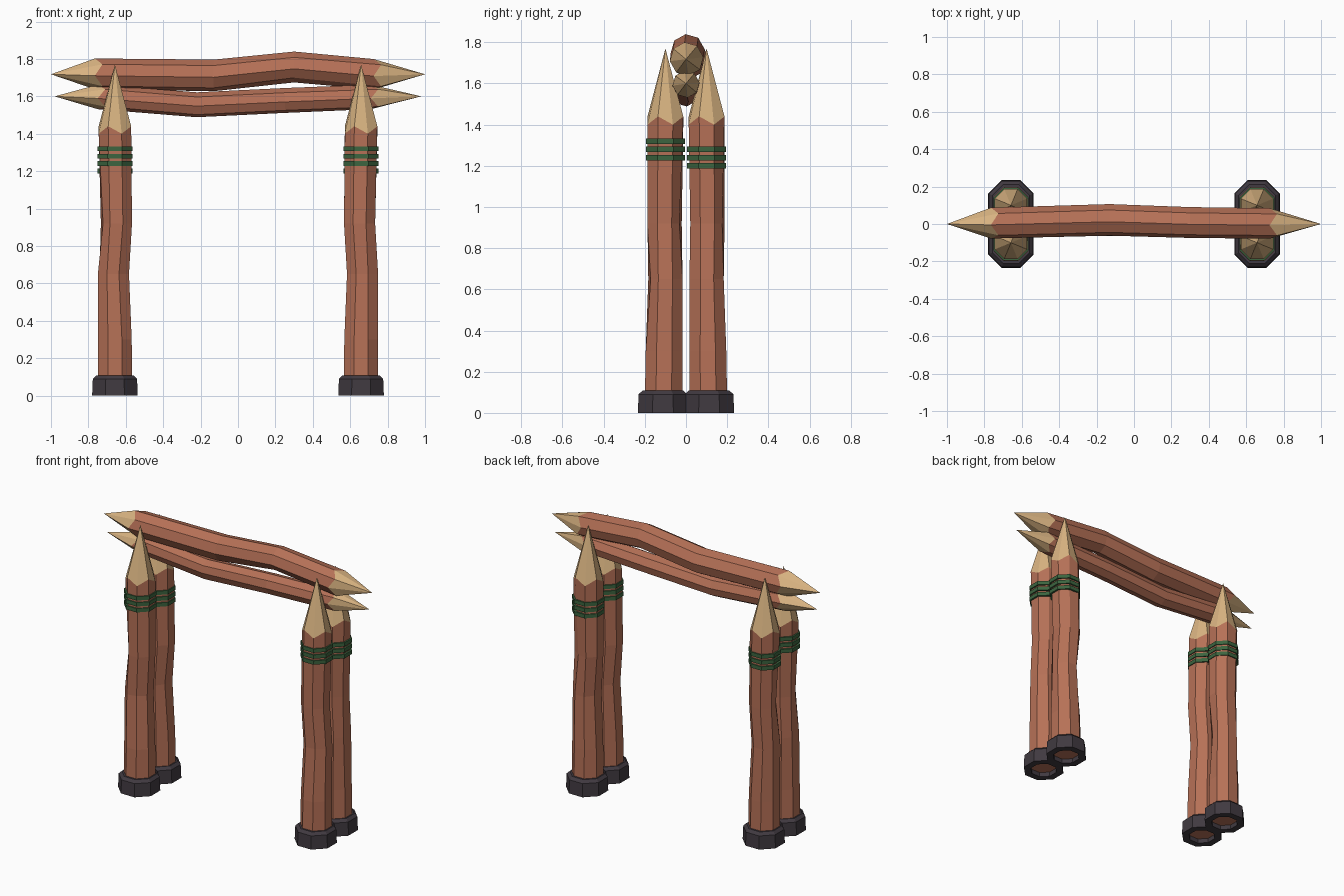
import bpy, bmesh
from math import cos, sin, pi
from mathutils import Vector

cube = bpy.data.objects.get("Cube")
if cube:
    bpy.data.objects.remove(cube, do_unlink=True)

SIDES = 8
X, Y, Z = Vector((1, 0, 0)), Vector((0, 1, 0)), Vector((0, 0, 1))


def material(name, r, g, b):
    m = bpy.data.materials.new(name)
    m.use_nodes = True
    m.diffuse_color = (r, g, b, 1)
    m.node_tree.nodes["Principled BSDF"].inputs["Base Color"].default_value = (r, g, b, 1)
    return m


BARK = material("reddish bark", 0.47, 0.165, 0.095)
WOOD = material("pale cut wood", 0.69, 0.45, 0.22)
ROPE = material("green binding", 0.045, 0.13, 0.05)
STONE = material("dark footing", 0.052, 0.042, 0.052)


def finish(name, bm, mats):
    bmesh.ops.recalc_face_normals(bm, faces=bm.faces)
    mesh = bpy.data.meshes.new(name)
    bm.to_mesh(mesh)
    bm.free()
    for m in mats:
        mesh.materials.append(m)
    obj = bpy.data.objects.new(name, mesh)
    bpy.context.collection.objects.link(obj)


def ring(bm, centre, radius, u, v, turn, zigzag=0.0):
    """Polygon ring; zigzag shifts every other corner along the axis."""
    axis = u.cross(v)
    out = []
    for i in range(SIDES):
        a = 2 * pi * (i + turn) / SIDES
        shift = zigzag * (1 if i % 2 else -1)
        out.append(bm.verts.new(centre + radius * (cos(a) * u + sin(a) * v) + shift * axis))
    return out


def bridge(bm, a, b, mat=0):
    for i in range(SIDES):
        j = (i + 1) % SIDES
        bm.faces.new((a[i], a[j], b[j], b[i])).material_index = mat


def sharpen(bm, base, apex):
    tip = bm.verts.new(apex)
    for i in range(SIDES):
        bm.faces.new((base[i], base[(i + 1) % SIDES], tip)).material_index = 1


def log(name, path, u, v, turn, top, bottom=None, dents=()):
    """Bark log along (point, radius) stations, sharpened at one or both ends."""
    bm = bmesh.new()
    last = len(path) - 1
    rings = []
    for k, (p, r) in enumerate(path):
        zig = 0.02 if k == last or (k == 0 and bottom) else 0
        rings.append(ring(bm, Vector(p), r, u, v, turn, zig))
    for k, corner, depth in dents:      # hewn dents in the bark
        vert = rings[k][corner]
        vert.co = vert.co.lerp(Vector(path[k][0]), depth)
    for a, b in zip(rings, rings[1:]):
        bridge(bm, a, b)
    sharpen(bm, rings[-1], top)
    if bottom:
        sharpen(bm, rings[0], bottom)
    else:
        bm.faces.new(rings[0])
    finish(name, bm, (BARK, WOOD))


def band(name, centre, radius):
    bm = bmesh.new()
    rows = [ring(bm, centre + Z * h, r, X, Y, 0.5)
            for h, r in ((-0.013, radius - 0.02), (-0.013, radius),
                         (0.013, radius), (0.013, radius - 0.02))]
    for k in range(4):
        bridge(bm, rows[k], rows[(k + 1) % 4])
    finish(name, bm, (ROPE,))


def footing(name, x, y):
    bm = bmesh.new()
    rows = [ring(bm, Vector((x, y, h)), r, X, Y, 0.5)
            for h, r in ((0, 0.085), (0, 0.132), (0.09, 0.128), (0.108, 0.108), (0.108, 0.085))]
    for k in range(5):
        bridge(bm, rows[k], rows[(k + 1) % 5])
    finish(name, bm, (STONE,))


# Posts in pairs, each with footing and three bindings
for side, sx in (("right", -1), ("left", 1)):
    for end, sy in (("front", -1), ("back", 1)):
        x, y = sx * 0.658, sy * 0.1
        lean = 0.008 * sx
        path = [((x, y + sy * 0.008, 0.03), 0.1),
                ((x, y + sy * 0.006, 0.3), 0.097),
                ((x + lean, y, 0.65), 0.09),
                ((x - lean, y + sy * 0.004, 0.92), 0.09),
                ((x, y, 1.42), 0.094)]
        dents = ((2, 6 if sy < 0 else 7, 0.14), (3, 1 if sx > 0 else 4, 0.14), (2, 3, 0.1))
        log(f"{end}_{side}_post", path, X, Y, 0.5, Vector((x, y, 1.77)), dents=dents)
        footing(f"{end}_{side}_footing", x, sy * 0.112)
        low = 1.24 if sy < 0 else 1.2
        for n in range(3):
            band(f"{end}_{side}_binding_{n + 1}", Vector((x, y, low + n * 0.04)), 0.102)

# Crossbeams, sharpened at both ends
log("upper_beam",
    [((-0.745, 0.005, 1.72), 0.083), ((-0.13, 0.022, 1.712), 0.085),
     ((0.3, 0.008, 1.757), 0.083), ((0.745, 0.003, 1.718), 0.082)],
    Y, Z, 0.15, Vector((1, 0, 1.718)), Vector((-1, 0, 1.718)), dents=((2, 5, 0.12),))
log("lower_beam",
    [((-0.73, 0, 1.597), 0.066), ((-0.22, -0.004, 1.555), 0.067),
     ((0.25, 0.004, 1.578), 0.067), ((0.73, 0, 1.597), 0.066)],
    Y, Z, 0.15, Vector((0.98, 0, 1.6)), Vector((-0.98, 0, 1.6)), dents=((1, 4, 0.1),))
